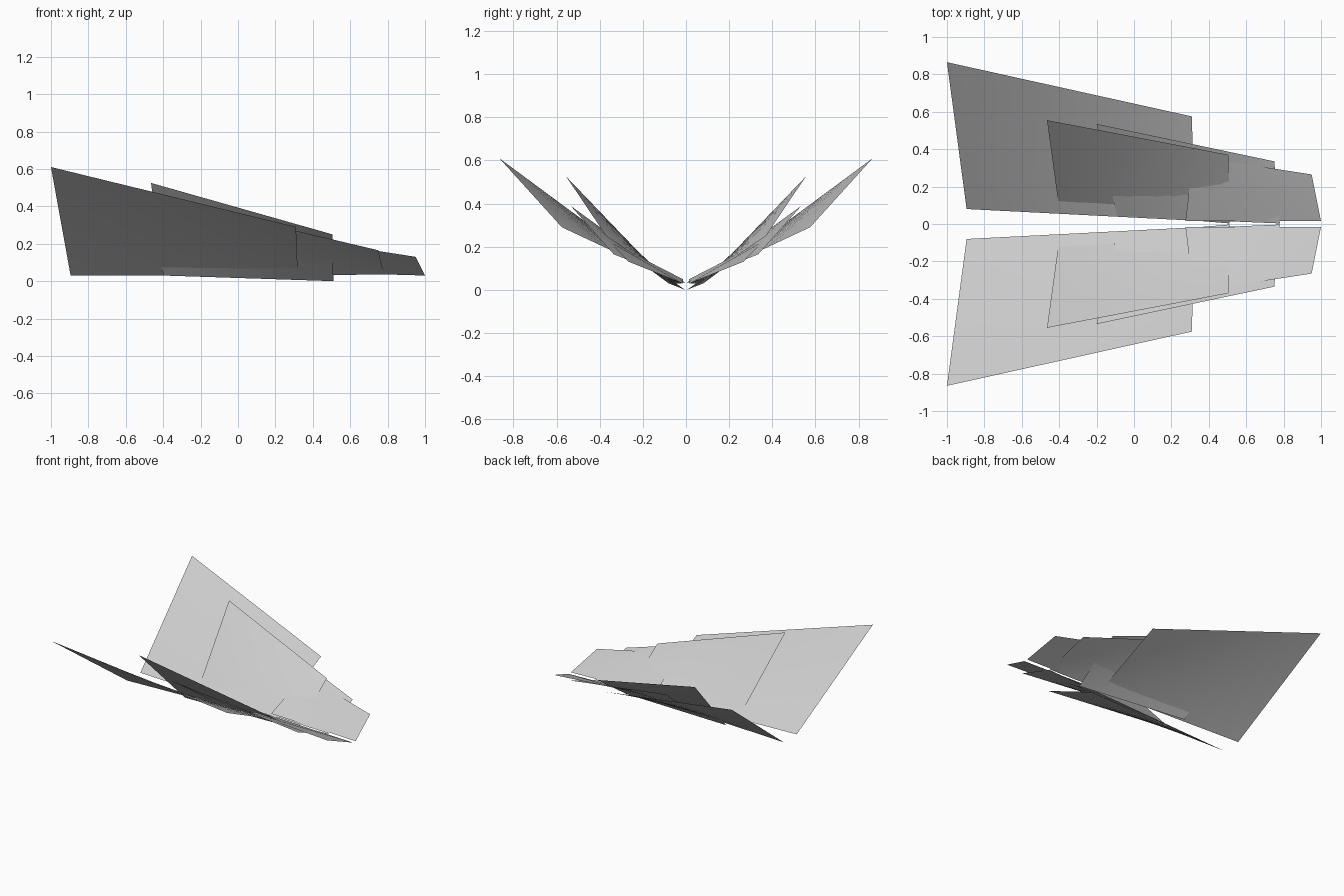
import bpy
import bmesh
from mathutils import Vector

old = bpy.data.objects.get("Cube")
if old:
    bpy.data.objects.remove(old, do_unlink=True)


def make_material(name, rgb):
    mat = bpy.data.materials.new(name)
    mat.use_nodes = True
    mat.diffuse_color = (*rgb, 1)
    mat.node_tree.nodes["Principled BSDF"].inputs["Base Color"].default_value = (*rgb, 1)
    return mat


GREY = make_material("light_grey", (0.6, 0.6, 0.6))


def sheet(name, outer_rear, outer_front, inner_front, inner_rear, steps=8):
    """Thin twisted sheet spanning four corners, mirrored to the other side."""
    a, b, c, d = map(Vector, (outer_rear, outer_front, inner_front, inner_rear))
    bm = bmesh.new()
    grid = []
    for i in range(steps + 1):
        top, low = a.lerp(b, i / steps), d.lerp(c, i / steps)
        grid.append([bm.verts.new(low.lerp(top, j / steps)) for j in range(steps + 1)])
    for i in range(steps):
        for j in range(steps):
            # the diagonal follows the ridge from outer rear to inner front
            p, q, r, s = grid[i][j], grid[i + 1][j], grid[i + 1][j + 1], grid[i][j + 1]
            bm.faces.new((p, q, s))
            bm.faces.new((q, r, s))
    for f in bm.faces:
        f.smooth = True
    mesh = bpy.data.meshes.new(name)
    bm.to_mesh(mesh)
    bm.free()
    mesh.materials.append(GREY)
    obj = bpy.data.objects.new(name, mesh)
    bpy.context.collection.objects.link(obj)
    mirror = obj.modifiers.new("mirror_sides", 'MIRROR')
    mirror.use_axis = (False, True, False)
    mirror.use_mirror_merge = False
    return obj


# Overlapping panels, from the big rear one to the small nose one
sheet("rear_panel", (-1, .865, .61), (.31, .575, .29), (.32, .018, .03), (-.895, .08, .03))
sheet("raised_panel", (-.465, .555, .525), (.505, .37, .25), (.51, .003, 0), (-.4, .08, .03))
sheet("middle_panel", (-.2, .535, .39), (.75, .335, .165), (.78, .003, .035), (-.09, .04, .03))
sheet("nose_panel", (.317, .362, .228), (.95, .265, .13), (1, .015, .03), (.275, .015, .05), steps=1)
